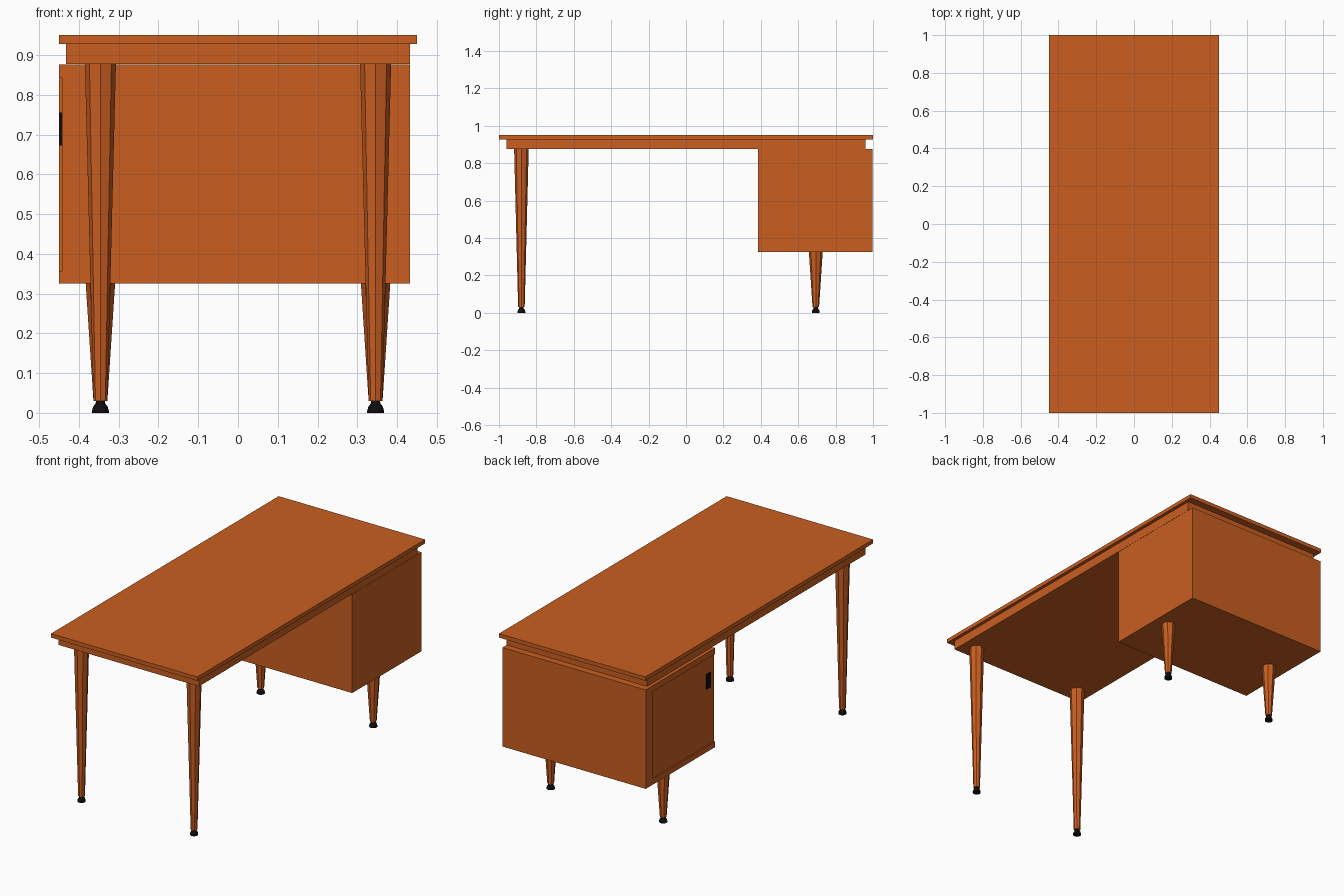
import bpy, bmesh, math
from mathutils import Matrix

if "Cube" in bpy.data.objects:
    bpy.data.objects.remove(bpy.data.objects["Cube"])


def material(name, rgb):
    m = bpy.data.materials.new(name)
    m.diffuse_color = (*rgb, 1)
    m.use_nodes = True
    m.node_tree.nodes["Principled BSDF"].inputs["Base Color"].default_value = m.diffuse_color
    return m


wood = material("warm wood", (0.59, 0.113, 0.0155))
black = material("black", (0.004, 0.004, 0.004))


def add_object(name, bm, mat):
    bmesh.ops.recalc_face_normals(bm, faces=bm.faces[:])
    mesh = bpy.data.meshes.new(name)
    bm.to_mesh(mesh)
    bm.free()
    mesh.materials.append(mat)
    ob = bpy.data.objects.new(name, mesh)
    bpy.context.collection.objects.link(ob)
    return ob


def box(name, lo, hi, mat):
    size = [b - a for a, b in zip(lo, hi)]
    mid = [(a + b) / 2 for a, b in zip(lo, hi)]
    bm = bmesh.new()
    bmesh.ops.create_cube(bm, size=1, matrix=Matrix.Translation(mid) @ Matrix.Diagonal((*size, 1)))
    return add_object(name, bm, mat)


def turned(name, profile, sides, x, y, mat):
    """Stack of rings from (radius, z) pairs, capped at both ends."""
    bm = bmesh.new()
    rings = [[bm.verts.new((x + r * math.cos(i * math.tau / sides),
                            y + r * math.sin(i * math.tau / sides), z))
              for i in range(sides)] for r, z in profile]
    for a, b in zip(rings, rings[1:]):
        for i in range(sides):
            j = (i + 1) % sides
            bm.faces.new((a[i], a[j], b[j], b[i]))
    bm.faces.new(rings[0][::-1])
    bm.faces.new(rings[-1])
    return add_object(name, bm, mat)


# Top board and the apron under it
box("tabletop", (-0.45, -1, 0.928), (0.45, 1, 0.95), wood)
box("apron", (-0.432, -0.96, 0.877), (0.432, 0.96, 0.928), wood)

# Cabinet, with a shallow door recess open towards the knee space
cabinet = box("cabinet", (-0.45, 0.386, 0.326), (0.432, 0.996, 0.876), wood)
cutter = box("door_recess_cutter", (-0.5, 0.3, 0.357), (-0.443, 0.933, 0.843), wood)
cutter.hide_render = True
cut = cabinet.modifiers.new("door recess", "BOOLEAN")
cut.operation = "DIFFERENCE"
cut.solver = "EXACT"
cut.object = cutter
bpy.context.view_layer.objects.active = cabinet
bpy.ops.object.modifier_apply(modifier=cut.name)
bpy.data.objects.remove(cutter)

# Door pull
box("door_pull", (-0.449, 0.42, 0.672), (-0.442, 0.455, 0.755), black)

# Tapered legs with black domed feet
foot = [(0.021, 0), (0.021, 0.006), (0.018, 0.016), (0.012, 0.024), (0.011, 0.031)]
for place, y, top_radius, top in (("front", -0.88, 0.039, 0.877), ("back", 0.694, 0.037, 0.326)):
    for side, x in (("left", -0.346), ("right", 0.346)):
        turned(f"{place}_{side}_leg", [(0.0175, 0.03), (top_radius, top)], 8, x, y, wood)
        turned(f"{place}_{side}_foot", foot, 12, x, y, black)
